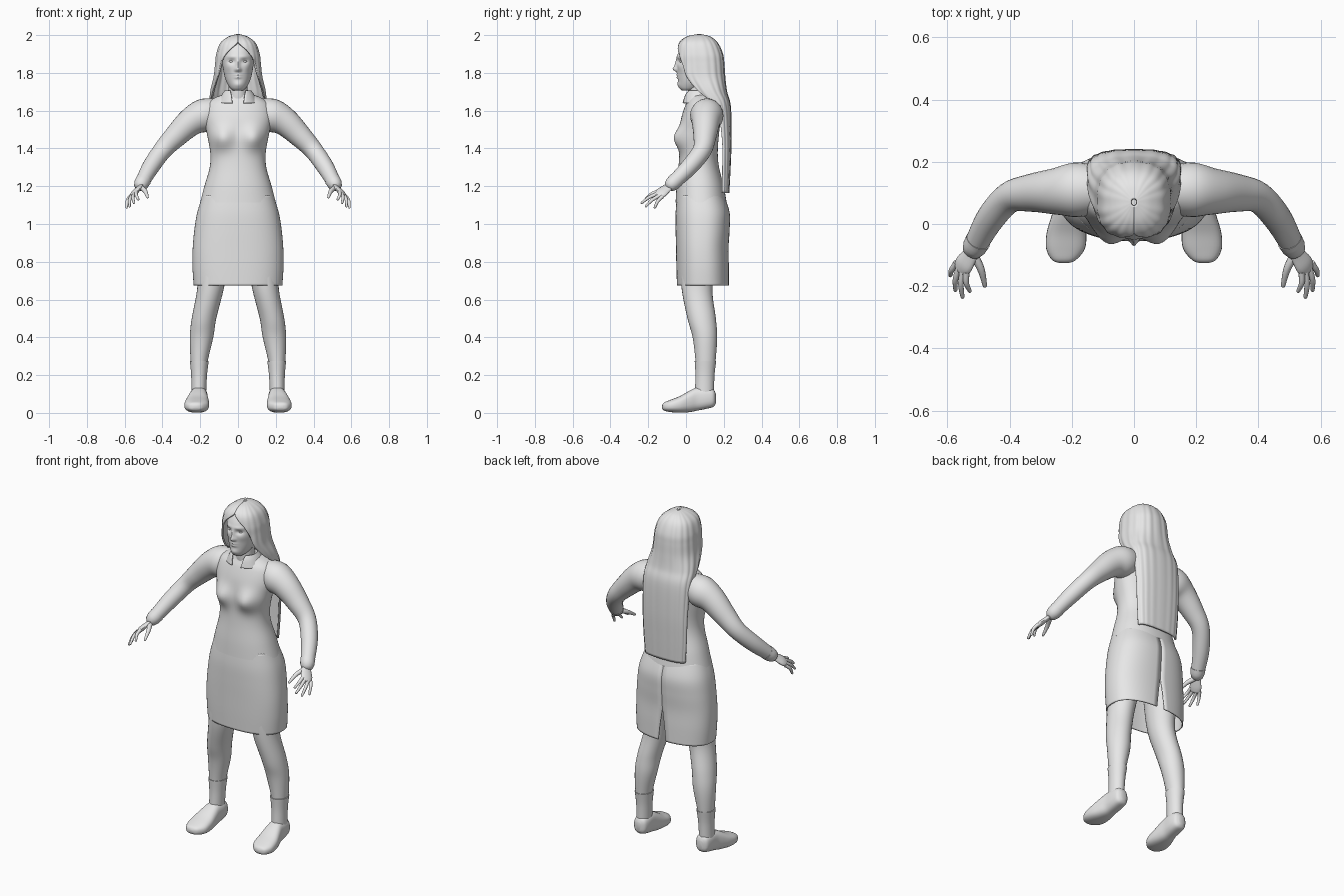
import bpy, bmesh, math
from mathutils import Vector

grey = bpy.data.materials.new("plain grey")
grey.diffuse_color = (0.8, 0.8, 0.8, 1)


def smooth(rows, steps):
    """Catmull-Rom interpolation of parameter rows."""
    out = []
    for i in range(len(rows) - 1):
        a, b, c, d = (rows[max(0, min(len(rows) - 1, i + k))] for k in (-1, 0, 1, 2))
        for s in range(steps):
            t = s / steps
            out.append([0.5 * (2 * q + (r - p) * t + (2 * p - 5 * q + 4 * r - u) * t * t
                               + (3 * q - p - 3 * r + u) * t ** 3)
                        for p, q, r, u in zip(a, b, c, d)])
    return out + [list(rows[-1])]


def skin(name, loops, closed=True, caps=True, mirror=False, thick=0):
    """Join loops of points into one smooth surface."""
    bm = bmesh.new()
    vs = [[bm.verts.new(p) for p in lp] for lp in loops]
    n = len(vs[0])
    for a, b in zip(vs, vs[1:]):
        for i in range(n if closed else n - 1):
            j = (i + 1) % n
            bm.faces.new((a[i], a[j], b[j], b[i]))
    if caps:
        bm.faces.new(vs[0])
        bm.faces.new(vs[-1])
    bmesh.ops.recalc_face_normals(bm, faces=bm.faces)
    me = bpy.data.meshes.new(name)
    bm.to_mesh(me)
    bm.free()
    me.shade_smooth()
    me.set_sharp_from_angle(angle=math.radians(50))
    me.materials.append(grey)
    ob = bpy.data.objects.new(name, me)
    bpy.context.collection.objects.link(ob)
    if thick:
        m = ob.modifiers.new("thickness", 'SOLIDIFY')
        m.thickness, m.offset = thick, 0
    if mirror:
        ob.modifiers.new("mirror", 'MIRROR')
    return ob


def spow(v, p):
    return math.copysign(abs(v) ** (2 / p), v)


def stack(name, rows, n=40, steps=6, p=2.2, shape=None, back=False, ripple=0, **kw):
    """Horizontal sections (z, centre x, half width, front y, back y, gap degrees)."""
    loops, closed = [], kw.get("closed", True)
    for z, cx, rx, yf, yb, *gap in smooth(rows, steps):
        g = math.radians(max(0, gap[0])) if gap else 0
        lp = []
        for i in range(n):
            t = 2 * math.pi * i / n if closed else g + (2 * math.pi - 2 * g) * i / (n - 1)
            k = 1 + ripple * math.cos(18 * t)
            x = cx + rx * k * spow(math.sin(t), p)
            c = spow(math.cos(t), p) * (1 if back else -1)
            y = (yf + yb) / 2 + (yb - yf) / 2 * k * c
            if shape and c < 0:
                y -= shape(x, z)
            lp.append((x, y, z))
        loops.append(lp)
    return skin(name, loops, **kw)


def tube(name, pts, flat=1, side=(1, 0, 1), n=16, steps=5):
    """Mirrored limb through points (x, y, z, radius) with a rounded end."""
    rows = smooth(pts, steps)
    pos = [Vector(r[:3]) for r in rows]
    loops = []
    for i, r in enumerate(rows):
        t = (pos[min(i + 1, len(pos) - 1)] - pos[max(i - 1, 0)]).normalized()
        u = Vector(side)
        u = (u - t * u.dot(t)).normalized()
        w = t.cross(u)
        ends = [(0, 1)] if i < len(rows) - 1 else [(0, 1), (.6, .8), (.95, .35)]
        for off, k in ends:
            loops.append([pos[i] + t * off * r[3] * flat + r[3] * k *
                          (u * math.cos(a) + w * flat * math.sin(a))
                          for a in (2 * math.pi * j / n for j in range(n))])
    return skin(name, loops, mirror=True)


def bump(x, z, cx, cz, sx, sz, amp):
    return amp * math.exp(-((x - cx) / sx) ** 2 - ((z - cz) / sz) ** 2)


# jacket body
def bust(x, z):
    return bump(abs(x), z, .085, 1.455, .058, .06, .042)


stack("jacket", [(1.115, 0, .2, -.055, .215), (1.2, 0, .178, -.05, .2),
                 (1.3, 0, .15, -.04, .175), (1.38, 0, .147, -.035, .168),
                 (1.48, 0, .165, -.033, .175), (1.56, 0, .18, -.025, .185),
                 (1.63, 0, .168, -.003, .188), (1.667, 0, .125, .015, .18),
                 (1.69, 0, .065, .02, .14)], n=64, shape=bust)

# collar, open at the throat
stack("collar", [(1.64, 0, .105, -.018, .17, 14), (1.68, 0, .085, -.008, .15, 22),
                 (1.705, 0, .068, .005, .128, 34)], closed=False, caps=False, thick=.006)

# skirt with a slit at the back
stack("skirt", [(.675, 0, .232, -.045, .225, 4), (.77, 0, .238, -.048, .224, 2),
                (.87, 0, .237, -.05, .222, 0), (.97, 0, .228, -.052, .228, 0),
                (1.06, 0, .213, -.052, .228, 0), (1.15, 0, .185, -.045, .2, 0)],
      n=64, p=2.4, back=True, closed=False, caps=False, thick=.006)

# legs, socks and shoes
stack("legs", [(1.0, .11, .09, -.02, .17), (.8, .13, .08, -.03, .16),
               (.65, .147, .07, -.022, .14), (.5, .18, .065, .008, .158),
               (.4, .193, .062, .035, .165), (.28, .205, .046, .05, .157),
               (.2, .206, .038, .053, .148), (.1, .208, .035, .05, .145)],
      n=28, p=2, mirror=True)
stack("socks", [(.275, .205, .05, .046, .16), (.2, .206, .042, .05, .151),
                (.1, .208, .039, .047, .148)], n=28, p=2, mirror=True)

shoe = []
for y, cx, hw, zb, zt in smooth([(-.126, .225, .012, .025, .04), (-.116, .225, .038, .012, .055),
                                 (-.08, .22, .062, .004, .07), (-.03, .217, .064, .001, .09),
                                 (.02, .212, .055, .004, .118), (.06, .208, .047, .012, .135),
                                 (.11, .206, .045, .022, .135), (.145, .206, .037, .032, .125),
                                 (.158, .206, .015, .05, .1)], 4):
    shoe.append([(cx + hw * spow(math.cos(a), 2.6), y,
                  (zb + zt) / 2 + (zt - zb) / 2 * spow(math.sin(a), 2.6))
                 for a in (2 * math.pi * j / 28 for j in range(28))])
skin("shoes", shoe, mirror=True)

# sleeves and cuffs
tube("sleeves", [(.1, .11, 1.595, .07), (.18, .11, 1.575, .088), (.25, .105, 1.54, .075),
                 (.33, .1, 1.465, .061), (.4, .085, 1.39, .05), (.46, .02, 1.305, .046),
                 (.505, -.06, 1.225, .038)], n=28)
tube("cuffs", [(.5, -.052, 1.233, .041), (.512, -.073, 1.213, .039)], n=28, steps=2)

# hands: flat palm, four fingers and a thumb
across = Vector((-.06, -.055, .045)).normalized()
tube("palms", [(.505, -.065, 1.222, .024), (.522, -.095, 1.195, .027),
               (.545, -.128, 1.168, .035), (.557, -.145, 1.152, .03)],
     flat=.42, side=across)
knuckle = Vector((.555, -.14, 1.157))
for finger, off, tip in (("index", .026, (.528, -.215, 1.13)),
                         ("middle", .009, (.551, -.234, 1.112)),
                         ("ring", -.009, (.574, -.212, 1.094)),
                         ("little", -.025, (.59, -.165, 1.088))):
    a, b = knuckle + across * off, Vector(tip)
    mid = (a + b) / 2 + Vector((.006, -.004, .005))
    tube(finger + "_fingers", [(*a, .0105), (*mid, .009), (*b, .0065)], n=10)
tube("thumbs", [(.517, -.095, 1.195, .015), (.492, -.145, 1.175, .012),
                (.479, -.198, 1.142, .007)], n=10)


# head with sculpted face
def face(x, z):
    ax = abs(x)
    return (bump(x, z, 0, 1.82, .013, .013, .019) + bump(x, z, 0, 1.845, .010, .028, .011)
            + bump(ax, z, .012, 1.815, .008, .008, .006)
            + bump(ax, z, .034, 1.861, .02, .012, -.011)
            + bump(ax, z, .03, 1.886, .028, .008, .004)
            + bump(x, z, 0, 1.790, .02, .006, .007) + bump(x, z, 0, 1.776, .018, .006, .007)
            + bump(x, z, 0, 1.738, .025, .016, .007)
            + bump(ax, z, .05, 1.83, .02, .02, .004))


stack("head", [(1.706, 0, .025, -.02, .03), (1.72, 0, .042, -.034, .08),
               (1.75, 0, .06, -.04, .12), (1.79, 0, .073, -.044, .15),
               (1.85, 0, .083, -.048, .165), (1.9, 0, .085, -.043, .17),
               (1.95, 0, .072, -.015, .145), (1.975, 0, .04, .02, .11)],
      n=120, steps=9, p=2.1, shape=face)
eyes = []
for i in range(1, 12):
    a = math.pi * i / 12
    eyes.append([(.034 + .014 * math.sin(a) * math.cos(b), -.0205 + .013 * math.sin(a) * math.sin(b),
                  1.861 + .009 * math.cos(a)) for b in (2 * math.pi * j / 16 for j in range(16))])
skin("eyes", eyes, mirror=True)
stack("neck", [(1.6, 0, .07, .02, .16), (1.68, 0, .053, .012, .125),
               (1.78, 0, .052, .01, .125)], n=28, p=2)

# long hair: cap that opens around the face and falls down the back
stack("hair", [(2.0, 0, .008, .06, .08, 0), (1.987, 0, .05, .005, .128, 0),
               (1.955, 0, .09, -.033, .165, 2), (1.9, 0, .11, -.046, .19, 30),
               (1.85, 0, .116, -.045, .197, 44), (1.78, 0, .124, -.035, .202, 54),
               (1.7, 0, .142, .03, .212, 62), (1.62, 0, .146, .1, .232, 86),
               (1.45, 0, .142, .14, .236, 92), (1.3, 0, .137, .15, .231, 92),
               (1.165, 0, .128, .155, .224, 92)],
      n=110, p=2.5, ripple=.012, closed=False, caps=False, thick=.01)
